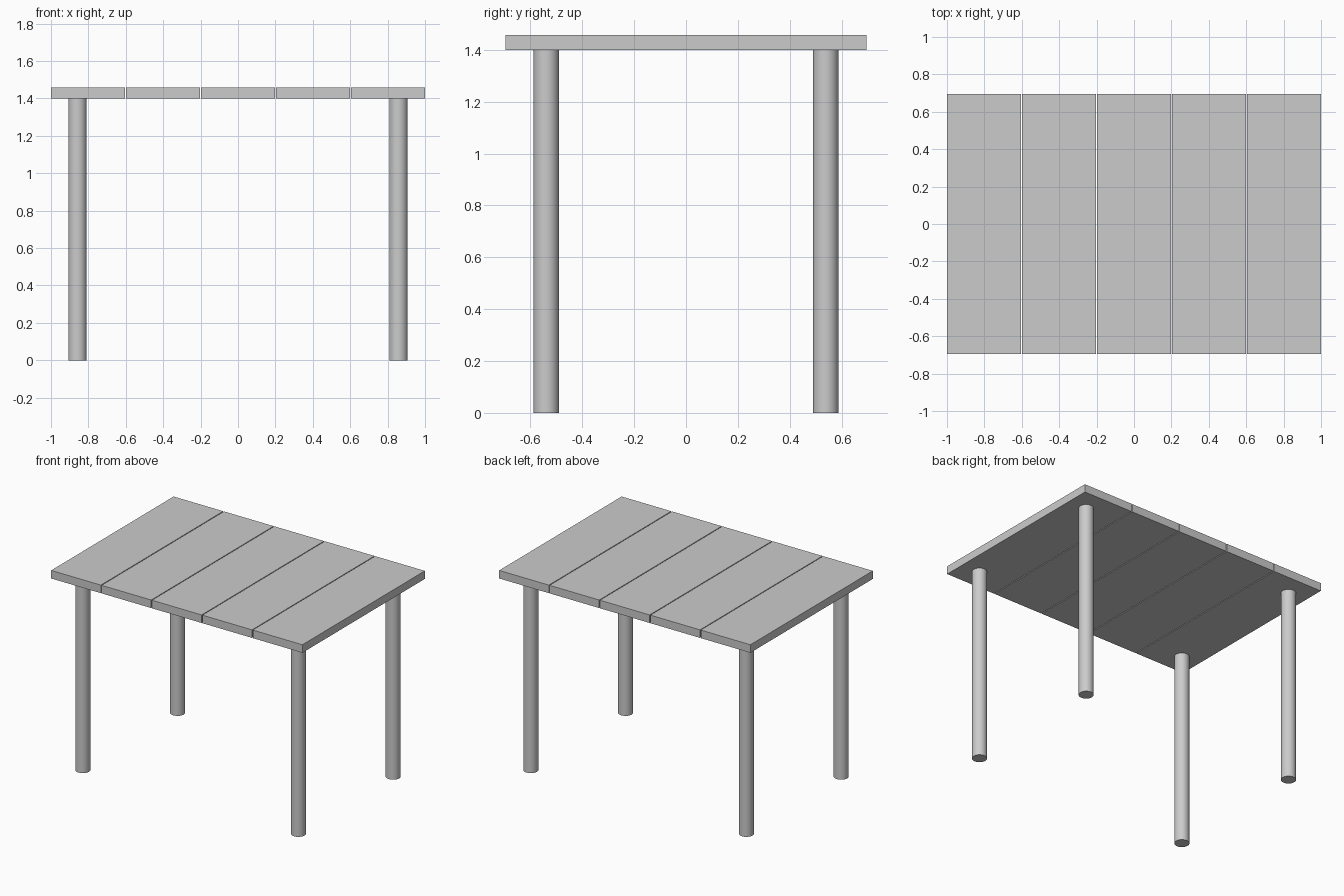
import bpy

if "Cube" in bpy.data.objects:
    bpy.data.objects.remove(bpy.data.objects["Cube"])

WIDTH, DEPTH = 2.0, 1.392
LEG_H, TOP_T = 1.40, 0.058
PLANKS, GAP = 5, 0.006

# Table top: row of planks with narrow seams
plank_w = (WIDTH - GAP * (PLANKS - 1)) / PLANKS
for i in range(PLANKS):
    x = -WIDTH / 2 + plank_w / 2 + i * (plank_w + GAP)
    bpy.ops.mesh.primitive_cube_add(size=1, location=(x, 0, LEG_H + TOP_T / 2))
    plank = bpy.context.object
    plank.name = f"top_plank_{i + 1}"
    plank.scale = (plank_w, DEPTH, TOP_T)
    bpy.ops.object.transform_apply(location=False, rotation=False, scale=True)

# Four round legs
for side, sx in (("left", -1), ("right", 1)):
    for end, sy in (("front", -1), ("back", 1)):
        bpy.ops.mesh.primitive_cylinder_add(
            vertices=32, radius=0.049, depth=LEG_H,
            location=(sx * 0.858, sy * 0.539, LEG_H / 2))
        bpy.context.object.name = f"{end}_{side}_leg"
        bpy.ops.object.shade_smooth_by_angle()
